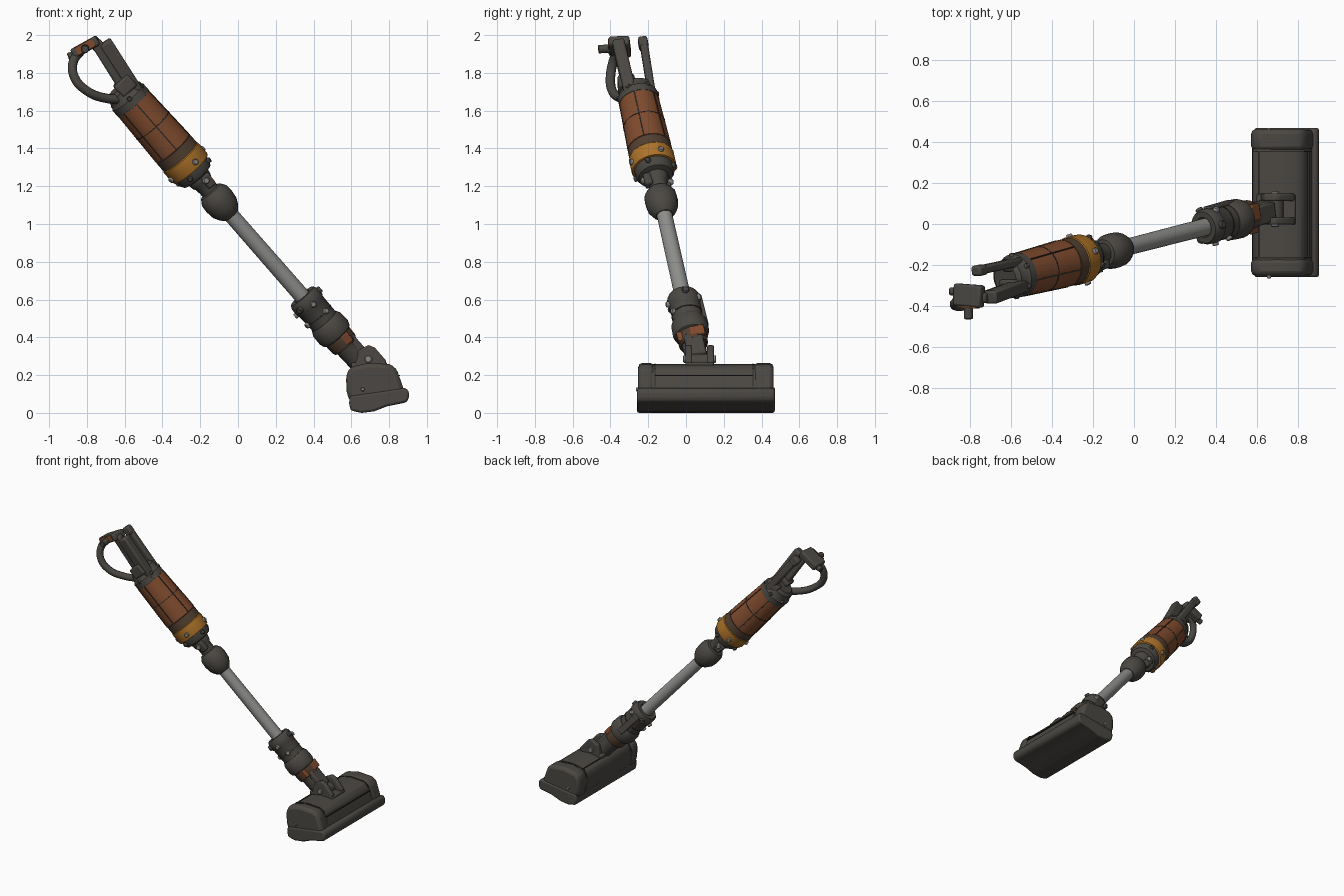
import bpy, bmesh, math
from mathutils import Vector, Matrix


def mat(name, r, g, b):
    m = bpy.data.materials.new(name)
    m.diffuse_color = (r, g, b, 1)
    return m


GREY = mat("dark grey", 0.070, 0.064, 0.056)
BROWN = mat("rust brown", 0.215, 0.070, 0.027)
DARK = mat("dark brown", 0.085, 0.050, 0.030)
ORANGE = mat("orange", 0.42, 0.17, 0.022)
TUBE = mat("steel grey", 0.27, 0.27, 0.26)
BOLT = mat("bolt grey", 0.24, 0.24, 0.23)
SEAM = mat("seam black", 0.025, 0.022, 0.02)

# Main leaning axis: local z runs along the tube, local x faces up and right
K = 1.348
ORIGIN = Vector((0.88, 0.122, 0))
D = Vector((-0.875, -0.225, 1)).normalized()


def frame(d, hint, loc):
    y = (hint - d * hint.dot(d)).normalized()
    x = y.cross(d)
    m = Matrix((x, y, d)).transposed().to_4x4()
    m.translation = loc
    return m


AXIS = frame(D, Vector((0, 1, 0)), ORIGIN)


def finish(name, bm, m, matrix=None, bevel=0, segs=2, angle=35):
    bmesh.ops.recalc_face_normals(bm, faces=bm.faces)
    me = bpy.data.meshes.new(name)
    bm.to_mesh(me)
    bm.free()
    me.materials.append(m)
    ob = bpy.data.objects.new(name, me)
    bpy.context.collection.objects.link(ob)
    if matrix:
        ob.matrix_world = matrix
    if bevel:
        b = ob.modifiers.new("bevel", 'BEVEL')
        b.width, b.segments, b.limit_method = bevel, segs, 'ANGLE'
    bpy.ops.object.select_all(action='DESELECT')
    ob.select_set(True)
    bpy.context.view_layer.objects.active = ob
    bpy.ops.object.shade_smooth_by_angle(angle=math.radians(angle))
    return ob


def lathe(name, pts, m, sides=24):
    """Turned part on the axis; pts are (height of axis point, radius)."""
    bm = bmesh.new()
    rings = []
    for z, r in pts:
        rings.append([bm.verts.new((r * math.cos(2 * math.pi * i / sides),
                                    r * math.sin(2 * math.pi * i / sides), z * K))
                      for i in range(sides)])
    for a, b in zip(rings, rings[1:]):
        for i in range(sides):
            j = (i + 1) % sides
            bm.faces.new((a[i], a[j], b[j], b[i]))
    bm.faces.new(rings[0])
    bm.faces.new(rings[-1])
    return finish(name, bm, m, AXIS)


def bar(name, a, b, w, h, m, bevel=0.012, hint=(0, 1, 0)):
    """Box from a to b, h across and w along the hint direction."""
    a, b = Vector(a), Vector(b)
    bm = bmesh.new()
    bmesh.ops.create_cube(bm, size=1)
    bmesh.ops.scale(bm, vec=(h, w, (b - a).length), verts=bm.verts)
    return finish(name, bm, m, frame((b - a).normalized(), Vector(hint), (a + b) / 2), bevel)


def pin(name, a, b, r, m, sides=12):
    a, b = Vector(a), Vector(b)
    bm = bmesh.new()
    bmesh.ops.create_cone(bm, cap_ends=True, segments=sides, radius1=r, radius2=r,
                          depth=(b - a).length)
    d = (b - a).normalized()
    hint = Vector((1, 0, 0)) if abs(d.x) < 0.8 else Vector((0, 0, 1))
    return finish(name, bm, m, frame(d, hint, (a + b) / 2), 0.004, 1)


def on_axis(z, r, deg):
    t = math.radians(deg)
    return AXIS @ Vector((r * math.cos(t), r * math.sin(t), z * K))


def bolts(name, z, r, angles, size=0.017, m=BOLT):
    for t in angles:
        pin(name, on_axis(z, r - 0.02, t), on_axis(z, r + 0.013, t), size, m, 8)


def extrude(name, prof, y0, y1, m, bevel, segs=2):
    bm = bmesh.new()
    a = [bm.verts.new((x, y0, z)) for x, z in prof]
    b = [bm.verts.new((x, y1, z)) for x, z in prof]
    bm.faces.new(a)
    bm.faces.new(b)
    for i in range(len(a)):
        j = (i + 1) % len(a)
        bm.faces.new((a[i], a[j], b[j], b[i]))
    return finish(name, bm, m, None, bevel, segs)


# Floor head: housing, wider base with front lip, end caps and seams
TOP = [(0.595, 0.06), (0.578, 0.12), (0.577, 0.20), (0.60, 0.238), (0.69, 0.258),
       (0.80, 0.252), (0.835, 0.232), (0.868, 0.14), (0.885, 0.06)]
BASE = [(0.597, 0.012), (0.655, 0.0), (0.72, 0.008), (0.79, 0.035), (0.89, 0.055),
        (0.905, 0.075), (0.905, 0.115), (0.885, 0.133), (0.592, 0.09), (0.588, 0.05)]
extrude("head_housing", TOP, -0.24, 0.45, GREY, 0.02)
extrude("head_base", BASE, -0.26, 0.47, GREY, 0.012)
CAP = [(0.725 + (x - 0.725) * 1.03, 0.13 + (z - 0.13) * 1.05) for x, z in TOP]
for y0, y1 in ((-0.253, -0.168), (0.358, 0.463)):
    extrude("head_end_cap", CAP, y0, y1, GREY, 0.022)
for y in (-0.165, 0.355):
    extrude("head_seam", [(x, z + (0.003 if z > 0.2 else 0)) for x, z in TOP],
            y - 0.003, y + 0.003, SEAM, 0)
bar("head_front_seam", (0.853, -0.165, 0.197), (0.853, 0.355, 0.197), 0.006, 0.008, SEAM, 0, (0, 0, 1))
bar("head_back_seam", (0.612, -0.165, 0.242), (0.612, 0.355, 0.242), 0.006, 0.006, SEAM, 0, (0, 0, 1))
for y in (-0.258, 0.462):
    pin("head_bolt", (0.66, y - 0.008, 0.125), (0.66, y + 0.008, 0.125), 0.012, BOLT, 8)

# Yoke and pivot joining the head to the neck
for y in (0.015, 0.13):
    extrude("yoke_arm", [(0.61, 0.22), (0.635, 0.33), (0.69, 0.36), (0.725, 0.345),
                         (0.785, 0.275), (0.78, 0.22)], y - 0.018, y + 0.018, GREY, 0.008)
    pin("yoke_bolt", (0.69, y - 0.03, 0.285), (0.69, y + 0.03, 0.285), 0.02, BOLT)
pin("pivot_pin", (0.69, 0.01, 0.27), (0.69, 0.135, 0.27), 0.042, GREY, 16)
bar("yoke_plate", (0.60, 0.072, 0.252), (0.79, 0.072, 0.252), 0.15, 0.03, GREY, 0.008)

# Lower neck and collars
lathe("lower_neck", [(0.225, 0.05), (0.27, 0.058), (0.35, 0.062), (0.37, 0.07), (0.37, 0.06)], GREY)
bar("neck_block", on_axis(0.27, 0.02, 0), on_axis(0.38, 0.02, 0), 0.10, 0.10, GREY)
lathe("neck_band", [(0.355, 0.072), (0.365, 0.078), (0.405, 0.08), (0.41, 0.07)], DARK)
bar("neck_patch", on_axis(0.362, 0.068, -70), on_axis(0.405, 0.07, -70), 0.06, 0.03, BROWN, 0.005, (1, 0, 0))
bar("neck_patch", on_axis(0.365, 0.068, 20), on_axis(0.41, 0.07, 20), 0.08, 0.03, BROWN, 0.005)
lathe("lower_collar", [(0.40, 0.07), (0.408, 0.09), (0.425, 0.098), (0.468, 0.096),
                       (0.485, 0.084), (0.487, 0.07)], GREY)
lathe("upper_collar", [(0.475, 0.07), (0.48, 0.08), (0.565, 0.083), (0.572, 0.089),
                       (0.605, 0.087), (0.618, 0.078), (0.618, 0.05), (0.60, 0.044)], GREY)
lathe("collar_seam", [(0.515, 0.08), (0.515, 0.084), (0.519, 0.084), (0.519, 0.08)], SEAM)
bolts("collar_bolt", 0.575, 0.088, (-80, 60, 180))
bolts("collar_bolt", 0.52, 0.083, (-60, 90, 200))
bolts("collar_lug", 0.59, 0.088, (5, 120, -130), 0.02, GREY)
bar("latch", on_axis(0.45, 0.09, 90), on_axis(0.59, 0.086, 90), 0.02, 0.045, GREY, 0.006)

# Tube and upper joint
lathe("tube", [(0.58, 0.043), (1.09, 0.041)], TUBE)
lathe("joint_ball", [(1.045, 0.046), (1.06, 0.064), (1.085, 0.082), (1.12, 0.088), (1.15, 0.085),
                     (1.172, 0.066), (1.176, 0.05)], GREY, 16)
lathe("upper_neck", [(1.165, 0.05), (1.21, 0.05), (1.225, 0.062), (1.245, 0.066), (1.27, 0.06)], GREY)
for t in (-60, 120):
    bar("neck_clamp", on_axis(1.19, 0.055, t), on_axis(1.245, 0.062, t), 0.04, 0.05, GREY, 0.008)
bolts("neck_bolt", 1.225, 0.075, (-75, 105), 0.018)

# Motor body, stacked along the axis
lathe("body_base", [(1.245, 0.06), (1.252, 0.092), (1.265, 0.103), (1.295, 0.107), (1.296, 0.09)], GREY)
lathe("orange_band", [(1.288, 0.10), (1.29, 0.117), (1.297, 0.121), (1.352, 0.121), (1.358, 0.115)], ORANGE)
lathe("brown_band", [(1.355, 0.11), (1.355, 0.117), (1.398, 0.117), (1.40, 0.11)], DARK)
lathe("motor_body", [(1.40, 0.112), (1.402, 0.117), (1.64, 0.107), (1.645, 0.10)], BROWN)
lathe("body_seam", [(1.52, 0.11), (1.52, 0.1135), (1.524, 0.1135), (1.524, 0.11)], SEAM)
for t in (-85, -15, 45, 105, 165, 225):
    bar("body_rib", on_axis(1.40, 0.115, t), on_axis(1.64, 0.1055, t), 0.007, 0.007, SEAM, 0)
lathe("body_cap", [(1.638, 0.10), (1.64, 0.109), (1.672, 0.108), (1.68, 0.098), (1.712, 0.092),
                   (1.725, 0.07)], GREY)
bolts("band_bolt", 1.315, 0.12, (-70, 20, 110, 200))
bolts("base_bolt", 1.275, 0.105, (-110, -20, 70, 160), 0.016, GREY)
bolts("cap_bolt", 1.675, 0.10, (-90, -30, 30, 90, 150), 0.014, GREY)

# Handle: two struts, grip block and a round loop
bar("back_strut", (-0.54, -0.18, 1.68), (-0.765, -0.227, 1.975), 0.042, 0.05, GREY)
bar("back_strut_tip", (-0.735, -0.222, 1.93), (-0.775, -0.231, 1.98), 0.05, 0.06, GREY)
bar("front_strut", (-0.51, -0.288, 1.66), (-0.705, -0.36, 1.965), 0.065, 0.07, GREY)
bar("inner_strut", (-0.57, -0.30, 1.67), (-0.755, -0.365, 1.965), 0.05, 0.06, GREY)
bar("strut_foot", on_axis(1.69, 0.06, -60), on_axis(1.75, 0.055, -60), 0.09, 0.10, GREY)
bar("strut_foot", on_axis(1.69, 0.07, 70), on_axis(1.73, 0.065, 70), 0.06, 0.07, GREY)
bar("grip_block", (-0.875, -0.345, 1.90), (-0.74, -0.355, 1.975), 0.11, 0.055, GREY, 0.012)
bar("grip_plate", (-0.855, -0.404, 1.913), (-0.765, -0.408, 1.963), 0.009, 0.045, BROWN, 0)
pin("grip_pin", (-0.81, -0.465, 1.925), (-0.81, -0.39, 1.93), 0.022, GREY)
pin("grip_stud", (-0.90, -0.33, 1.885), (-0.86, -0.33, 1.90), 0.02, GREY)

cu = bpy.data.curves.new("handle_loop", 'CURVE')
cu.dimensions = '3D'
cu.bevel_depth, cu.bevel_resolution, cu.resolution_u = 0.025, 3, 6
cu.use_fill_caps = True
path = [(-0.83, -0.36, 1.92), (-0.872, -0.385, 1.86), (-0.865, -0.40, 1.775),
        (-0.80, -0.39, 1.705), (-0.71, -0.35, 1.668), (-0.57, -0.29, 1.66)]
sp = cu.splines.new('BEZIER')
sp.bezier_points.add(len(path) - 1)
for p, co in zip(sp.bezier_points, path):
    p.co = co
    p.handle_left_type = p.handle_right_type = 'AUTO'
cu.materials.append(GREY)
loop = bpy.data.objects.new("handle_loop", cu)
bpy.context.collection.objects.link(loop)
